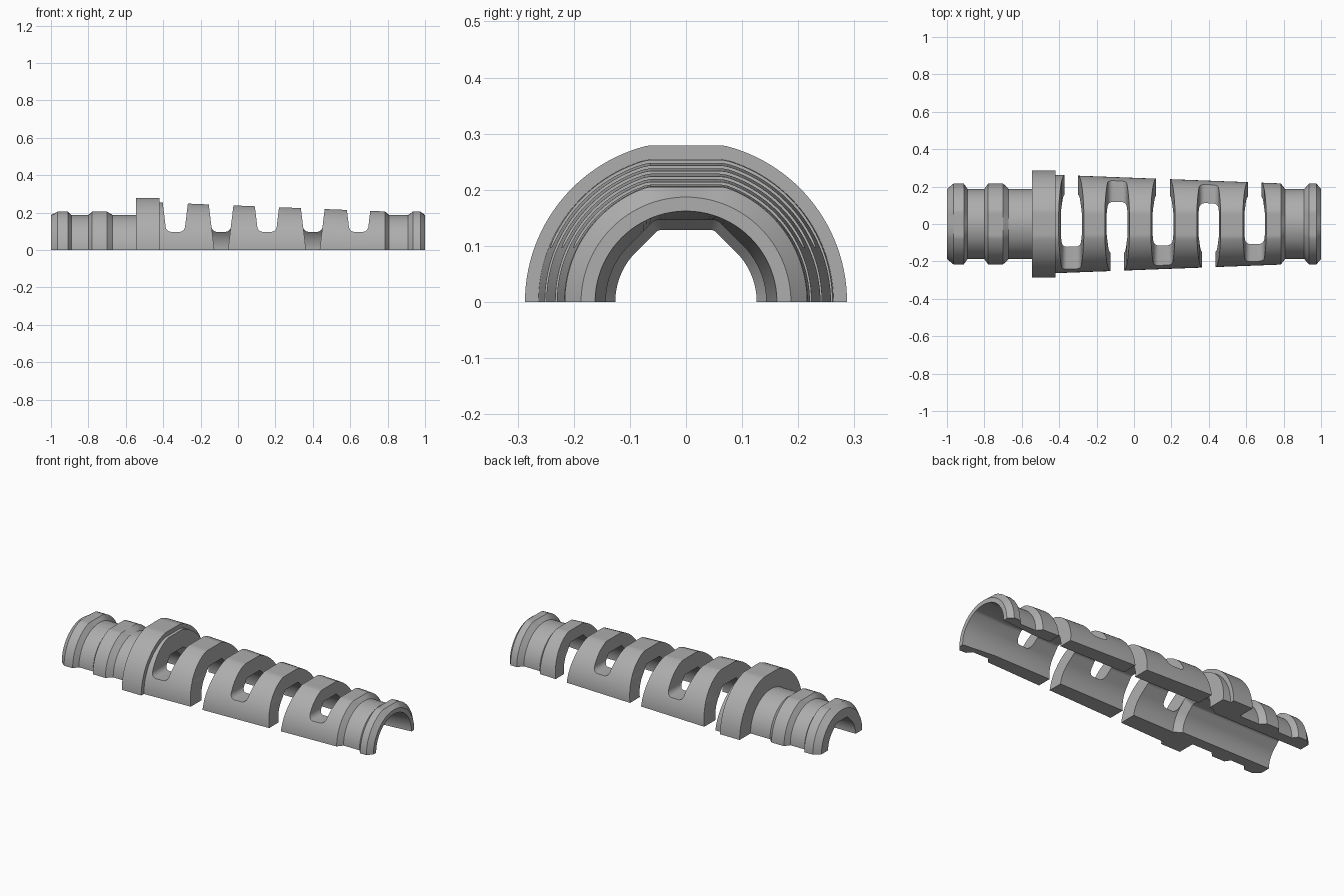
import bpy, bmesh, math

cube = bpy.data.objects.get("Cube")
if cube:
    bpy.data.objects.remove(cube, do_unlink=True)

grey = bpy.data.materials.new("plain grey")
grey.use_nodes = True
COLOUR = (0.42, 0.42, 0.42, 1)
grey.diffuse_color = COLOUR
grey.node_tree.nodes["Principled BSDF"].inputs["Base Color"].default_value = COLOUR

SEGMENTS = 64
FLAT = 0.068      # half width of the flats along the crown

# outer profile (x, radius): ribbed end, collar, tapered body, lipped end
OUTER = [(-1, .187), (-.965, .216), (-.91, .216), (-.89, .187),
         (-.80, .187), (-.78, .216), (-.70, .216), (-.67, .187),
         (-.545, .187), (-.545, .287), (-.42, .287), (-.42, .263),
         (.785, .217), (.808, .187), (.91, .187), (.935, .216),
         (.975, .216), (1, .187)]
# bore profile, from the lipped end back to the ribbed end
BORE = [(1, .162), (.80, .143), (-.39, .156), (-.43, .126), (-1, .126)]


def outer_point(x, r, a):
    z = r * math.sin(a)
    if r > .2:
        z = min(z, math.sqrt(r * r - FLAT * FLAT))
    return (x, r * math.cos(a), z)


def bore_point(x, r, a):
    # round sides, sloped shoulders and a flat crown
    z, y = r * math.sin(a), r * math.cos(a)
    quarter = math.pi / 4
    if x < .99 and quarter < a < 3 * quarter:
        k = 1 / math.cos(min(a - quarter, 3 * quarter - a))
        k = min(k, 1.02 * r / z)
        y, z = y * k, z * k
    return (x, y, z)


def finish(bm, name):
    bmesh.ops.recalc_face_normals(bm, faces=bm.faces)
    mesh = bpy.data.meshes.new(name)
    bm.to_mesh(mesh)
    bm.free()
    mesh.materials.append(grey)
    ob = bpy.data.objects.new(name, mesh)
    bpy.context.collection.objects.link(ob)
    return ob


def half_sleeve():
    bm = bmesh.new()
    rings = []
    for i in range(SEGMENTS + 1):
        a = math.pi * i / SEGMENTS
        points = [outer_point(x, r, a) for x, r in OUTER]
        points += [bore_point(x, r, a) for x, r in BORE]
        rings.append([bm.verts.new(p) for p in points])
    n = len(rings[0])
    for low, high in zip(rings, rings[1:]):
        for j in range(n):
            k = (j + 1) % n
            bm.faces.new((low[j], low[k], high[k], high[j]))
    bm.faces.new(rings[0])
    bm.faces.new(rings[-1])
    return finish(bm, "flexible_half_sleeve")


def prism(name, profile, y0, y1):
    bm = bmesh.new()
    face = bm.faces.new([bm.verts.new((x, y0, z)) for x, z in profile])
    ext = bmesh.ops.extrude_face_region(bm, geom=[face])
    moved = [v for v in ext["geom"] if isinstance(v, bmesh.types.BMVert)]
    bmesh.ops.translate(bm, verts=moved, vec=(0, y1 - y0, 0))
    ob = finish(bm, name)
    ob.hide_render = True
    return ob


def half_width(z):
    return .037 + .12 * z


def slot_profile(cx):
    # tapered slot with rounded bottom corners
    radius, floor = .026, .097
    right = [(half_width(.4), .4)]
    for i in range(7):
        a = math.pi / 2 * i / 6
        z = floor + radius * (1 - math.sin(a))
        right.append((half_width(z) - radius * (1 - math.cos(a)), z))
    return [(cx + x, z) for x, z in right] + [(cx - x, z) for x, z in reversed(right)]


def cut(target, cutter):
    mod = target.modifiers.new("slot", "BOOLEAN")
    mod.operation = "DIFFERENCE"
    mod.solver = "EXACT"
    mod.object = cutter
    bpy.context.view_layer.objects.active = target
    bpy.ops.object.modifier_apply(modifier=mod.name)
    bpy.data.objects.remove(cutter, do_unlink=True)


sleeve = half_sleeve()

# slots open to alternating sides, leaving a bridge on the other
for i in range(5):
    cx = -.335 + .245 * i
    side = 1 if i % 2 == 0 else -1
    cut(sleeve, prism("slot_cutter", slot_profile(cx), -.5, .5))
    bottom, top = half_width(-.05) - .0005, half_width(.15) - .0005
    leg = [(cx - bottom, -.05), (cx + bottom, -.05), (cx + top, .15), (cx - top, .15)]
    cut(sleeve, prism("slot_cutter", leg, side * .02, side * .5))

bpy.ops.object.select_all(action="DESELECT")
sleeve.select_set(True)
bpy.context.view_layer.objects.active = sleeve
bpy.ops.object.shade_smooth_by_angle(angle=math.radians(25))
